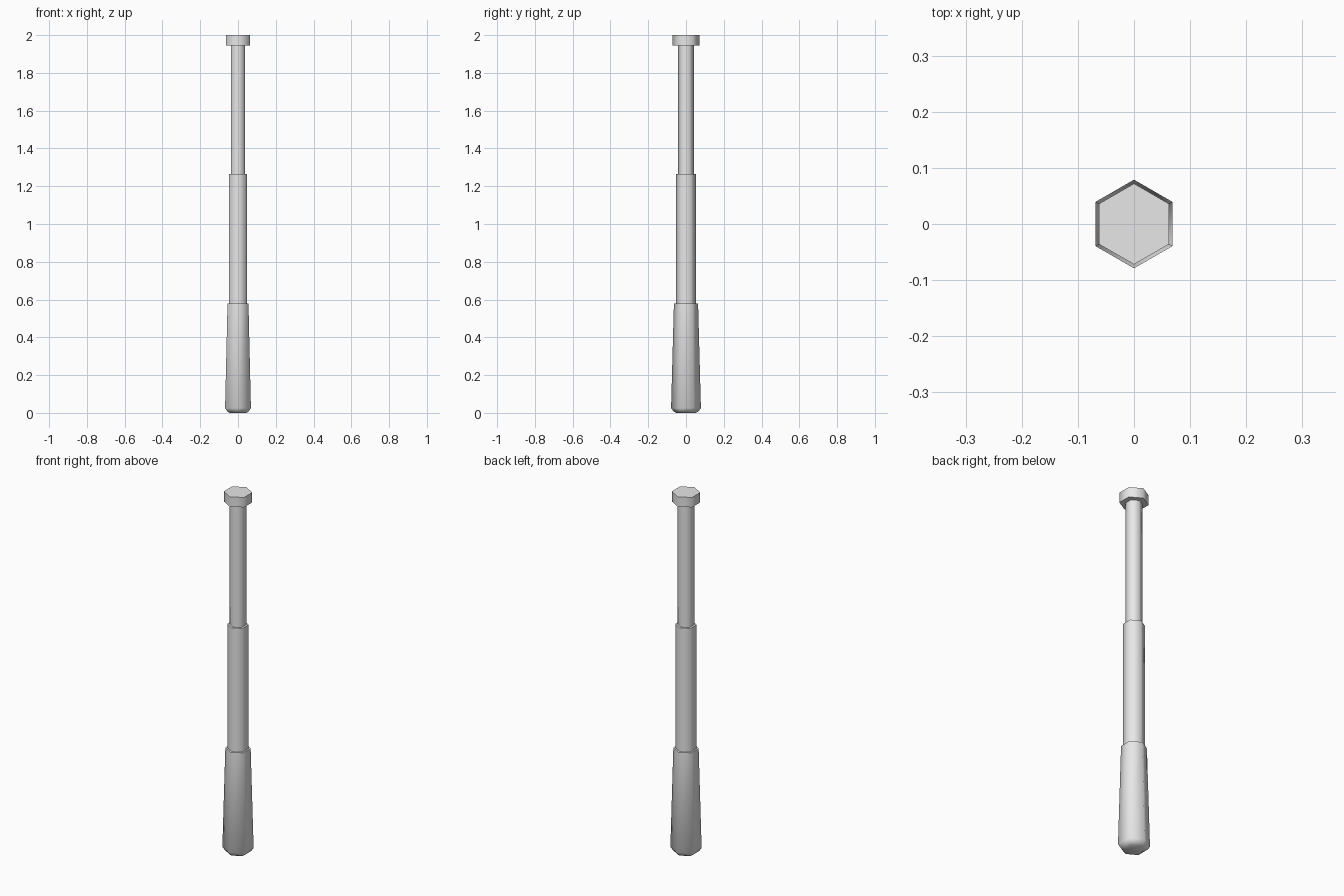
import bpy
import bmesh
from math import cos, sin, pi, radians

cube = bpy.data.objects.get("Cube")
if cube:
    bpy.data.objects.remove(cube, do_unlink=True)

SIDES = 6

grey = bpy.data.materials.new("light_grey")
grey.use_nodes = True
colour = (0.8, 0.8, 0.8, 1)
grey.diffuse_color = colour
grey.node_tree.nodes["Principled BSDF"].inputs["Base Color"].default_value = colour


def hex_section(name, profile):
    """Closed hexagonal section from (radius, height) pairs, corners on +y and -y."""
    bm = bmesh.new()
    rings = []
    for radius, z in profile:
        angles = [pi / 2 + 2 * pi * i / SIDES for i in range(SIDES)]
        rings.append([bm.verts.new((radius * cos(a), radius * sin(a), z)) for a in angles])
    for low, high in zip(rings, rings[1:]):
        for i in range(SIDES):
            j = (i + 1) % SIDES
            bm.faces.new((low[i], low[j], high[j], high[i]))
    bm.faces.new(rings[0][::-1])
    bm.faces.new(rings[-1])
    mesh = bpy.data.meshes.new(name)
    bm.to_mesh(mesh)
    bm.free()
    mesh.materials.append(grey)
    # Soft hexagon sides, crisp end faces
    mesh.shade_smooth()
    mesh.set_sharp_from_angle(angle=radians(70))
    obj = bpy.data.objects.new(name, mesh)
    bpy.context.collection.objects.link(obj)
    return obj


# Tapered grip with a bevelled butt
hex_section("handle", [(0.052, 0), (0.066, 0.008), (0.079, 0.025), (0.064, 0.578)])
# Telescoping tubes
hex_section("middle_tube", [(0.054, 0.56), (0.054, 1.265)])
hex_section("upper_tube", [(0.042, 1.25), (0.042, 1.96)])
# End cap
hex_section("tip_cap", [(0.072, 1.945), (0.072, 2.0)])
